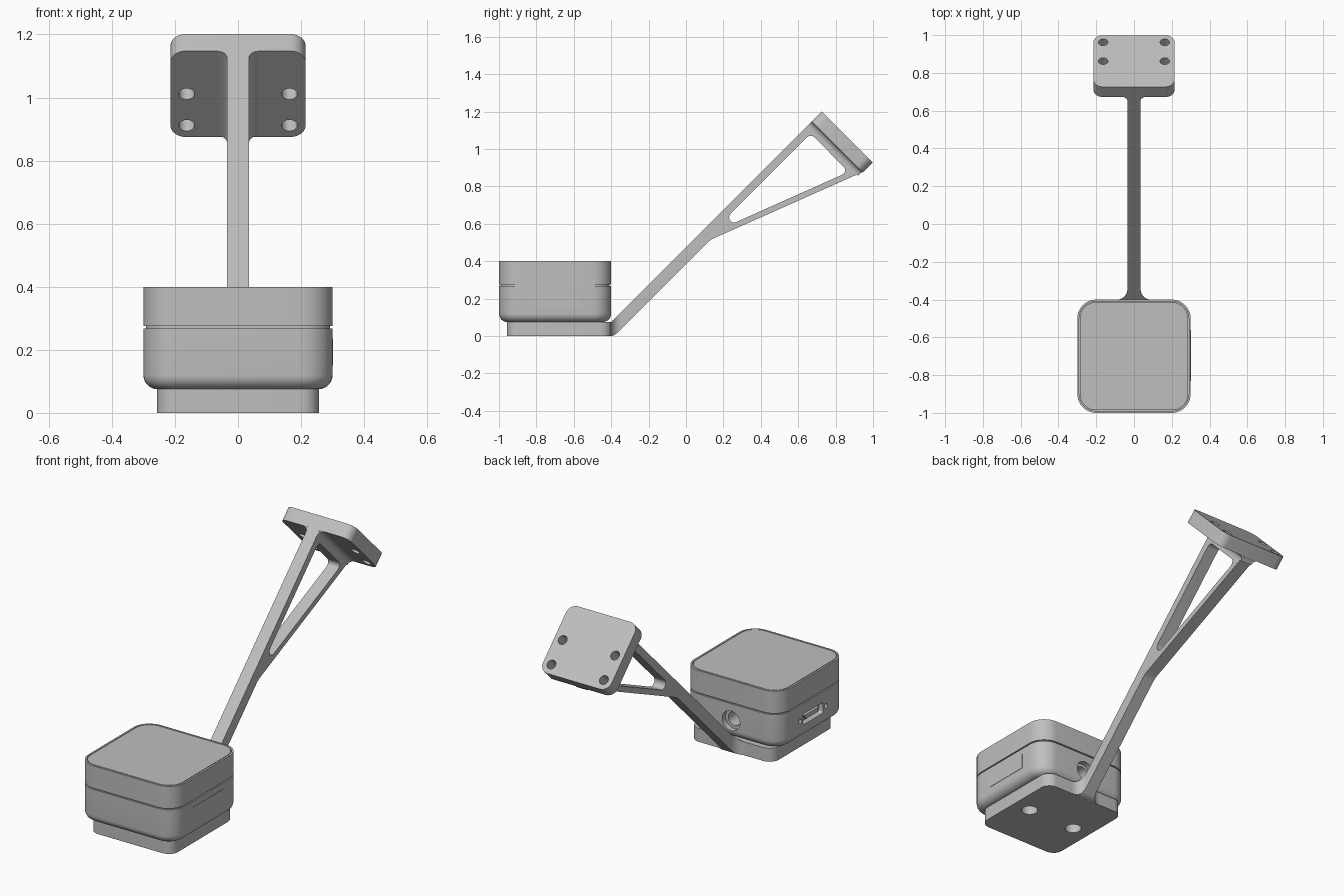
import bpy, bmesh, math
from mathutils import Matrix, Vector

if "Cube" in bpy.data.objects:
    bpy.data.objects.remove(bpy.data.objects["Cube"])

grey = bpy.data.materials.new("light_grey")
grey.diffuse_color = (0.52, 0.52, 0.52, 1)
grey.use_nodes = True
grey.node_tree.nodes["Principled BSDF"].inputs["Base Color"].default_value = grey.diffuse_color


def frame(origin, a, b):
    """Matrix whose local x, y, z run along a, b and a cross b."""
    a, b = Vector(a).normalized(), Vector(b).normalized()
    m = Matrix((a, b, a.cross(b))).transposed().to_4x4()
    m.translation = origin
    return m


def add(name, bm, m=Matrix()):
    bmesh.ops.recalc_face_normals(bm, faces=bm.faces)
    mesh = bpy.data.meshes.new(name)
    bm.to_mesh(mesh)
    bm.free()
    mesh.transform(m)
    mesh.materials.append(grey)
    ob = bpy.data.objects.new(name, mesh)
    bpy.context.collection.objects.link(ob)
    return ob


def loft(name, rings, m=Matrix()):
    """Skin a stack of closed rings of equal point count and cap both ends."""
    bm = bmesh.new()
    loops = [[bm.verts.new(p) for p in ring] for ring in rings]
    n = len(loops[0])
    for lo, hi in zip(loops, loops[1:]):
        for i in range(n):
            j = (i + 1) % n
            bm.faces.new((lo[i], lo[j], hi[j], hi[i]))
    bm.faces.new(loops[0])
    bm.faces.new(loops[-1])
    return add(name, bm, m)


def prism(name, pts, d0, d1, m=Matrix()):
    return loft(name, [[(x, y, d) for x, y in pts] for d in (d0, d1)], m)


def rounded(corners, seg=8):
    """Polygon from (x, y, radius) corners, each filleted with an arc."""
    out = []
    for i, (x, y, r) in enumerate(corners):
        p = Vector((x, y))
        if r == 0:
            out.append((x, y))
            continue
        a = (Vector(corners[i - 1][:2]) - p).normalized()
        b = (Vector(corners[(i + 1) % len(corners)][:2]) - p).normalized()
        half = a.angle(b) / 2
        c = p + (a + b).normalized() * (r / math.sin(half))
        s = p + a * (r / math.tan(half)) - c
        e = p + b * (r / math.tan(half)) - c
        sweep = math.pi - 2 * half
        for k in range(seg + 1):
            t = k / seg
            v = (s * math.sin((1 - t) * sweep) + e * math.sin(t * sweep)) / math.sin(sweep)
            out.append(tuple(c + v))
    return out


def rect(x, y0, y1, r, seg=8):
    return rounded([(-x, y0, r), (x, y0, r), (x, y1, r), (-x, y1, r)], seg)


def circle(x, y, r, n=32):
    return [(x + r * math.cos(2 * math.pi * k / n), y + r * math.sin(2 * math.pi * k / n))
            for k in range(n)]


def boolean(ob, cutters, op='DIFFERENCE'):
    for c in cutters:
        mod = ob.modifiers.new("cut", 'BOOLEAN')
        mod.operation, mod.object, mod.solver = op, c, 'EXACT'
    dg = bpy.context.evaluated_depsgraph_get()
    mesh = bpy.data.meshes.new_from_object(ob.evaluated_get(dg))
    ob.modifiers.clear()
    ob.data = mesh
    for c in cutters:
        bpy.data.objects.remove(c)


# Housing: rounded box with filleted bottom, waist seam and lid seam
R = 0.045
layers = [(R * (1 - math.sin(a)), 0.075 + R * (1 - math.cos(a)))
          for a in [math.pi / 2 * k / 8 for k in range(9)]]
layers += [(0, 0.268), (0.008, 0.268), (0.008, 0.275), (0, 0.275), (0, 0.4),
           (0.010, 0.4), (0.010, 0.39), (0.014, 0.39), (0.014, 0.4)]
housing = loft("housing", [[(x, y, z) for x, y in
               rect(0.3 - i, -1 + i, -0.4 - i, 0.1 - i, 10)] for i, z in layers])

# Stepped round socket in the back, connector slot and screw holes in the left side
back = frame((0, -0.4, 0.172), (1, 0, 0), (0, 0, 1))       # local z points to -y
left = frame((-0.3, -0.7, 0.178), (0, 1, 0), (0, 0, 1))    # local z points to +x
boolean(housing, [
    prism("cut", circle(0, 0, 0.055), -0.05, 0.03, back),
    prism("cut", circle(0, 0, 0.038), -0.05, 0.12, back),
    prism("cut", rect(0.09, -0.03, 0.03, 0.012, 4), -0.05, 0.03, left),
    prism("cut", circle(-0.115, 0, 0.012, 16), -0.05, 0.03, left),
    prism("cut", circle(0.115, 0, 0.012, 16), -0.05, 0.03, left)])
prism("connector_tongue", [(-0.05, -0.012), (0.05, -0.012), (0.065, 0.012), (-0.065, 0.012)],
      0.008, 0.032, left)

# Thin cover plate on the right side
right = frame((0.3, -0.695, 0.193), (0, 1, 0), (0, 0, 1))
prism("side_cover", rect(0.135, -0.043, 0.043, 0.004, 2), -0.002, 0.002, right)

# Base under the housing with two screw holes
base = prism("base", rect(0.257, -0.957, -0.4, 0.057), 0, 0.0755)
boolean(base, [prism("cut", circle(s * 0.15, -0.68, 0.043), -0.05, 0.07) for s in (-1, 1)])

# Arm: side profile with triangular window, trimmed by a plan that flares at the base
side = frame((0, 0, 0), (0, 1, 0), (0, 0, 1))
arm = prism("arm", rounded([
    (-0.41, 0, 0), (-0.385, 0, 0.05), (0.129, 0.514, 0.12), (0.945, 0.877, 0),
    (0.675, 1.150, 0), (-0.4, 0.075, 0), (-0.41, 0.075, 0)]), -0.12, 0.12, side)
window = prism("cut", rounded([(0.135, 0.55, 0.027), (0.870, 0.878, 0.027),
                               (0.667, 1.082, 0.027)]), -0.3, 0.3, side)
boolean(arm, [window])
W, F = 0.035, 0.055
arc = [(W + F * (1 - math.sin(a)), -0.4 + F * (1 - math.cos(a)))
       for a in [math.pi / 2 * k / 8 for k in range(9)]]
half = [(W + F, -0.42)] + arc + [(W, 1.2)]
plan = prism("cut", half + [(-x, y) for x, y in reversed(half)], -0.1, 1.4)
boolean(arm, [plan], 'INTERSECT')

# Tilted mounting plate with four screw holes
tilt = frame((0, 0.80875, 1.01125), (1, 0, 0), (0, 1, -1))
plate = prism("mounting_plate", rect(0.214, -0.193, 0.193, 0.05), 0, 0.076, tilt)
boolean(plate, [prism("cut", circle(x, y, 0.025, 24), -0.1, 0.2, tilt)
                for x in (-0.163, 0.163) for y in (0.0, 0.141)])

# Fillet where the arm meets the plate
r = 0.03
half = [(W + r, 0.003)] + [(W + r * (1 - math.sin(a)), -r * (1 - math.cos(a)))
                           for a in [math.pi / 2 * k / 6 for k in range(7)]]
prism("plate_fillet", half + [(-x, y) for x, y in reversed(half)], -0.188, 0.192,
      frame(tilt.translation, (1, 0, 0), (0, 1, 1)))

# Smooth the rounded faces and keep hard edges
for ob in bpy.context.scene.objects:
    ob.select_set(True)
    bpy.context.view_layer.objects.active = ob
bpy.ops.object.shade_smooth_by_angle(angle=math.radians(30))
